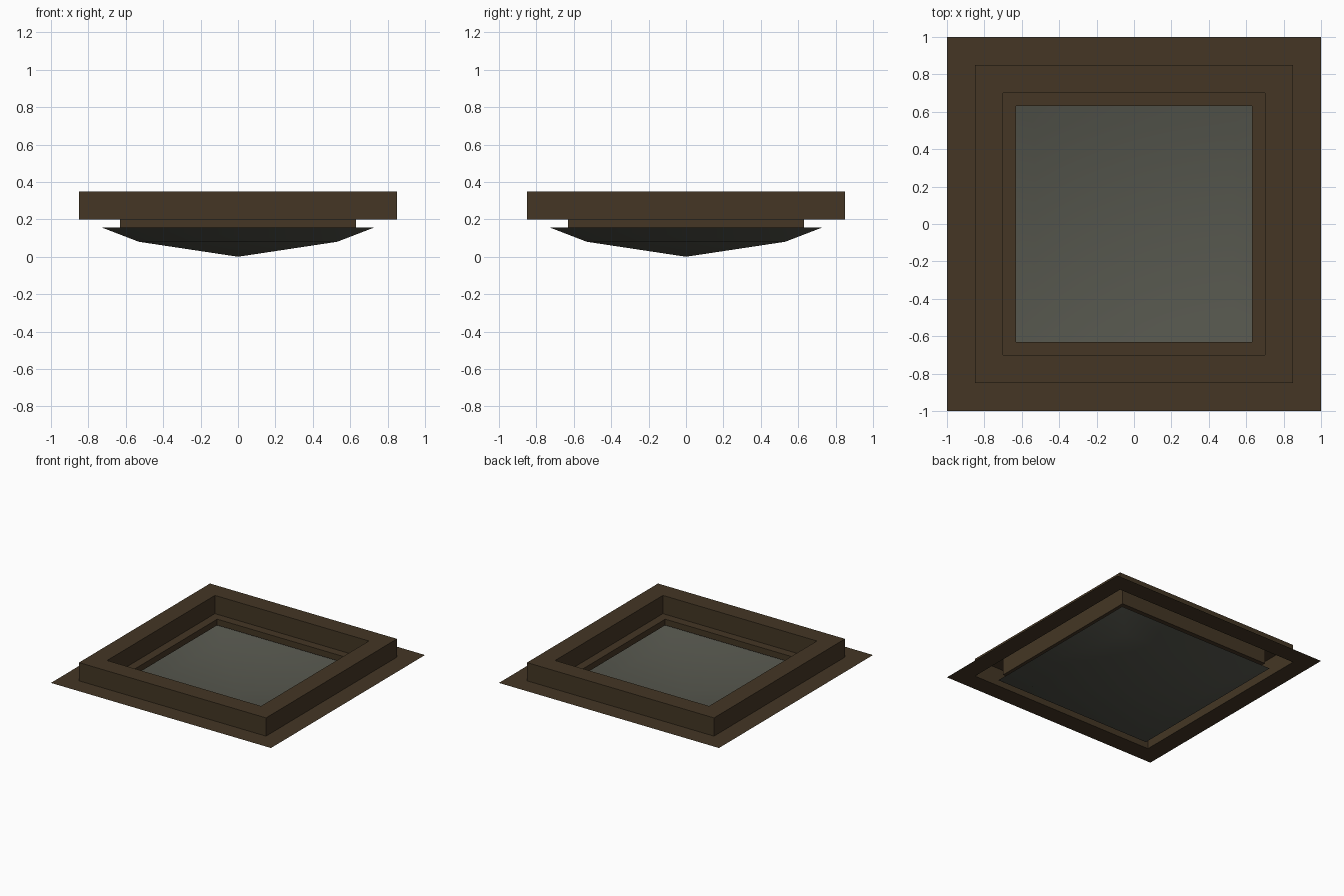
import bpy

if "Cube" in bpy.data.objects:
    bpy.data.objects.remove(bpy.data.objects["Cube"])


def material(name, rgb):
    m = bpy.data.materials.new(name)
    m.diffuse_color = (*rgb, 1.0)
    m.use_nodes = True
    m.node_tree.nodes["Principled BSDF"].inputs["Base Color"].default_value = m.diffuse_color
    return m


def square_sweep(name, profile, mat, smooth=False):
    """Sweep (half width, height) points round a square; half width 0 closes to a tip."""
    verts, rings, faces = [], [], []
    for r, z in profile:
        start = len(verts)
        corners = [(-1, -1), (1, -1), (1, 1), (-1, 1)] if r > 0 else [(0, 0)]
        verts += [(r * x, r * y, z) for x, y in corners]
        rings.append([start + (i if r > 0 else 0) for i in range(4)])
    for a, b in zip(rings, rings[1:]):
        for i in range(4):
            j = (i + 1) % 4
            face = [a[i], a[j], b[j], b[i]]
            faces.append(list(dict.fromkeys(face)))
    mesh = bpy.data.meshes.new(name)
    mesh.from_pydata(verts, [], faces)
    mesh.materials.append(mat)
    for p in mesh.polygons:
        p.use_smooth = smooth
    mesh.update()
    obj = bpy.data.objects.new(name, mesh)
    bpy.context.scene.collection.objects.link(obj)
    return obj


brown = material("dark_brown", (0.058, 0.037, 0.018))
grey = material("grey_glass", (0.091, 0.093, 0.074))

# Thin-shelled frame: flat flange, raised rim open below, ledge and inner lip
square_sweep("frame", [(1.0, 0.20), (0.85, 0.20), (0.85, 0.35), (0.70, 0.35),
                       (0.70, 0.20), (0.63, 0.20), (0.63, 0.15)], brown)

# Shallow glass bowl hanging below the frame
square_sweep("glass_bowl", [(0.725, 0.155), (0.53, 0.08), (0.0, 0.0)], grey, smooth=True)
